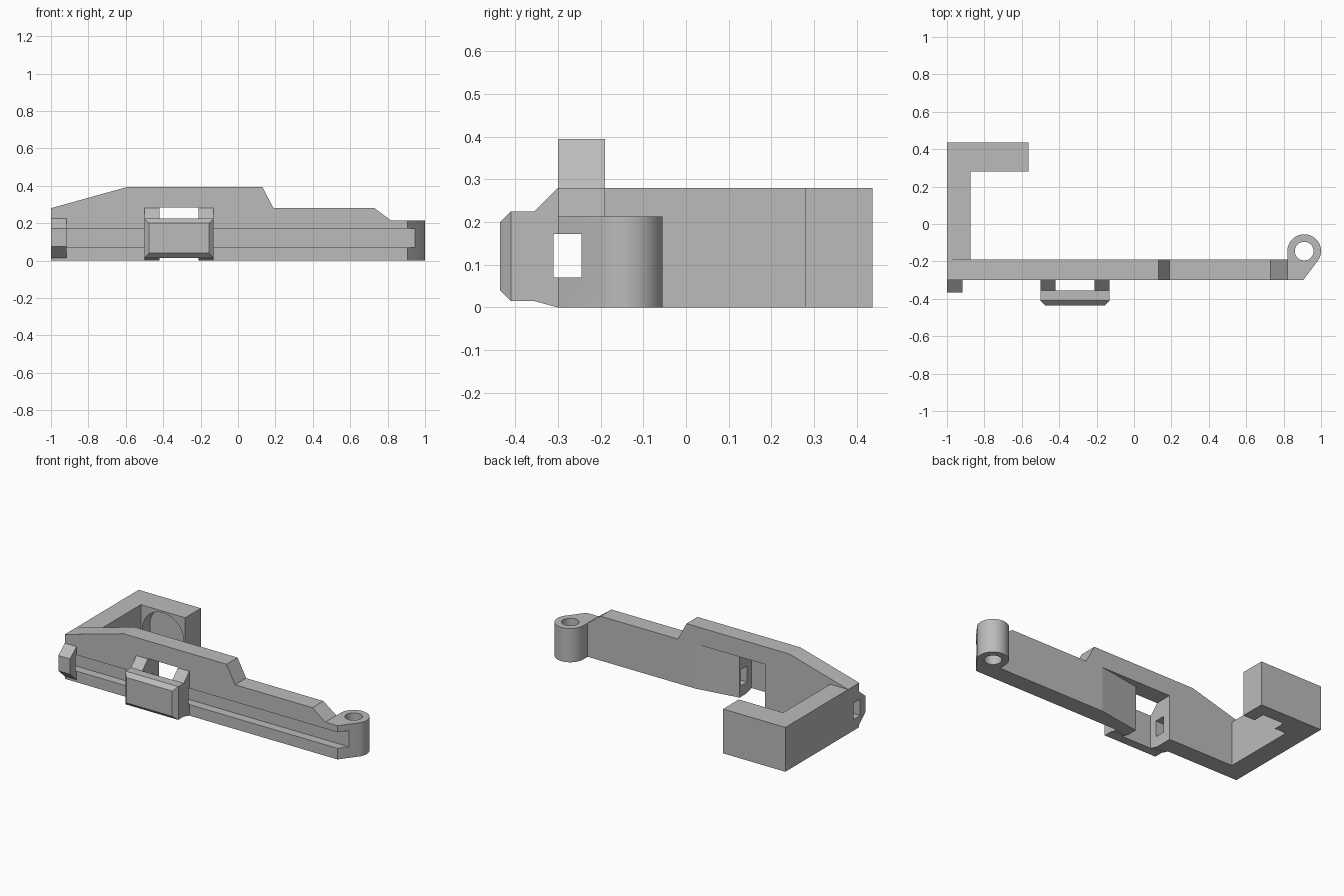
import bpy, bmesh
from math import sin, cos, radians
from mathutils import Vector

cube = bpy.data.objects.get("Cube")
if cube:
    bpy.data.objects.remove(cube, do_unlink=True)

grey = bpy.data.materials.new("mid_grey")
grey.use_nodes = True
grey.diffuse_color = (0.5, 0.5, 0.5, 1)
grey.node_tree.nodes["Principled BSDF"].inputs["Base Color"].default_value = (0.5, 0.5, 0.5, 1)


def prism(name, profile, axis, lo, hi, taper=0.0):
    """Extrude a 2D profile along an axis; taper pulls the front corners in."""
    place = {"x": lambda p, t: (t, p[0], p[1]),
             "y": lambda p, t: (p[0], t, p[1]),
             "z": lambda p, t: (p[0], p[1], t)}[axis]
    bm = bmesh.new()
    rings = [[bm.verts.new(place(p, t)) for p in profile] for t in (lo, hi)]
    if taper:
        front = min(v.co.y for v in bm.verts)
        for ring, step in zip(rings, (taper, -taper)):
            for v in ring:
                if v.co.y < front + 0.001:
                    v.co.x += step
    bm.faces.new(rings[0])
    bm.faces.new(rings[1])
    n = len(profile)
    for i in range(n):
        j = (i + 1) % n
        bm.faces.new((rings[0][i], rings[0][j], rings[1][j], rings[1][i]))
    bmesh.ops.recalc_face_normals(bm, faces=bm.faces)
    mesh = bpy.data.meshes.new(name)
    bm.to_mesh(mesh)
    bm.free()
    mesh.materials.append(grey)
    ob = bpy.data.objects.new(name, mesh)
    bpy.context.collection.objects.link(ob)
    return ob


def box(name, x, y, z):
    return prism(name, [(x[0], y[0]), (x[1], y[0]), (x[1], y[1]), (x[0], y[1])], "z", *z)


def circle(cx, cy, r, start=0, end=360, steps=48):
    span = end - start
    count = steps if span == 360 else steps + 1
    return [(cx + r * cos(radians(start + span * i / steps)),
             cy + r * sin(radians(start + span * i / steps))) for i in range(count)]


def cut(ob, *cutters):
    for c in cutters:
        c.hide_render = True
        mod = ob.modifiers.new("cut", "BOOLEAN")
        mod.operation = "DIFFERENCE"
        mod.solver = "EXACT"
        mod.object = c
    bpy.context.view_layer.update()
    evaluated = ob.evaluated_get(bpy.context.evaluated_depsgraph_get())
    mesh = bpy.data.meshes.new_from_object(evaluated)
    ob.modifiers.clear()
    ob.data = mesh


FRONT, BACK, HEIGHT = -0.30, -0.19, 0.28

# Shared cutters: long slot, window and tapered recess behind the plate
slot = box("slot_cutter", (-1.1, 1.1), (-0.31, -0.245), (0.07, 0.172))
window = box("window_cutter", (-0.42, -0.21), (-0.355, -0.1), (-0.1, 0.283))
recess = prism("recess_cutter",
               [(0.132, -0.18), (-0.215, -0.2358), (-0.215, -0.1), (0.132, -0.1)],
               "z", -0.1, 0.283)

# Main plate with stepped top
plate = prism("main_plate",
              [(-1, 0), (0.82, 0), (0.82, 0.213), (0.73, HEIGHT), (0.19, HEIGHT),
               (0.13, 0.394), (-0.59, 0.394), (-1, HEIGHT)], "y", FRONT, BACK)
cut(plate, slot, window, recess)

# Hinge barrel with its bore
hx, hy = 0.91, -0.145
hinge = prism("hinge_barrel",
              [(0.82, FRONT), (0.905, FRONT)] + circle(hx, hy, 0.09, -30, 180, 36),
              "z", 0, 0.213)
bore = prism("bore_cutter", circle(hx, hy, 0.05), "z", -0.1, 0.4)
cut(hinge, slot, bore)

# Central clasp: two legs and a front bar with bevelled edges
clasp = prism("front_clasp",
              [(FRONT, 0), (FRONT, HEIGHT), (-0.355, 0.225), (-0.41, 0.225),
               (-0.41, 0.015), (-0.355, 0.015)], "x", -0.5, -0.13)
cut(clasp, slot, window)
prism("clasp_bevel", [(-0.41, 0.225), (-0.435, 0.2), (-0.435, 0.04), (-0.41, 0.015)],
      "x", -0.5, -0.13, taper=0.025)

# Small guide at the right end
guide = prism("end_guide",
              [(FRONT, 0.225), (-0.365, 0.172), (-0.365, 0.075), (FRONT, 0.015)],
              "x", -1, -0.918)
cut(guide, slot)

# Rear hook: arm and foot in one piece, with a round pocket in the foot
hook = prism("rear_hook",
             [(-1, BACK), (-0.875, BACK), (-0.875, 0.28), (-0.565, 0.28),
              (-0.565, 0.437), (-1, 0.437)], "z", 0, HEIGHT)
pocket = prism("pocket_cutter", circle(-0.72, 0.125, 0.145), "y", 0.2, 0.355)
cut(hook, pocket)

for c in (slot, window, recess, bore, pocket):
    bpy.data.objects.remove(c, do_unlink=True)

# Smooth the round walls, keep the edges sharp
for ob in (hinge, hook):
    bpy.ops.object.select_all(action="DESELECT")
    ob.select_set(True)
    bpy.context.view_layer.objects.active = ob
    bpy.ops.object.shade_smooth_by_angle(angle=radians(30))
